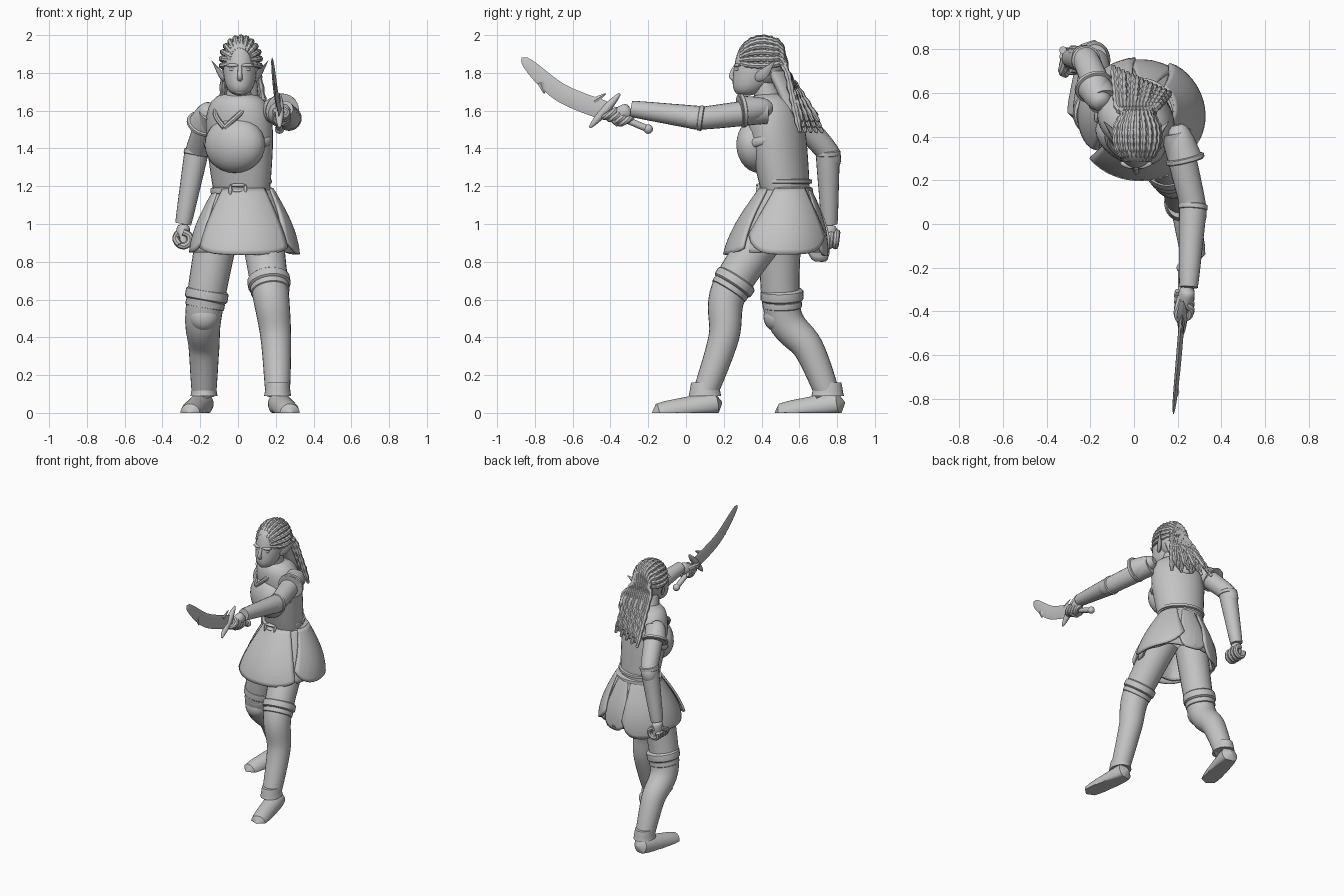
import bpy, bmesh
from math import sin, cos, pi, radians, sqrt
from mathutils import Vector, Matrix

default_cube = bpy.data.objects.get("Cube")
if default_cube:
    bpy.data.objects.remove(default_cube)

GREY = (0.55, 0.55, 0.55, 1)
stone = bpy.data.materials.new("stone grey")
stone.diffuse_color = GREY
stone.use_nodes = True
stone.node_tree.nodes["Principled BSDF"].inputs["Base Color"].default_value = GREY
parts = []
X_AXIS, Y_AXIS, Z_AXIS = Matrix.Identity(3)


def finish(name, mesh_builder):
    """Turn a bmesh into a named, coloured object."""
    bmesh.ops.recalc_face_normals(mesh_builder, faces=mesh_builder.faces)
    mesh = bpy.data.meshes.new(name)
    mesh_builder.to_mesh(mesh)
    mesh_builder.free()
    mesh.materials.append(stone)
    part = bpy.data.objects.new(name, mesh)
    bpy.context.collection.objects.link(part)
    parts.append(part)
    return part


def smooth_path(points, steps=8):
    """Catmull-Rom curve through the points."""
    points = [Vector(p) for p in points]
    points = [points[0], *points, points[-1]]
    path = []
    for before, start, end, after in zip(points, points[1:], points[2:], points[3:]):
        leave, arrive = (end - before) / 2, (after - start) / 2
        for step in range(steps):
            t = step / steps
            ease = t * t * (3 - 2 * t)
            path.append(start.lerp(end, ease) + leave * t * (1 - t) ** 2 - arrive * t * t * (1 - t))
    return path + [points[-1]]


# Section profiles along a sweep, t running from start to end
def even(t):
    return 1


def rounded(t):
    return sqrt(max(0.01, 1 - (2 * t - 1) ** 6))


def pointed(t):
    return sqrt(max(0.001, 1 - t ** 5))


def domed(t):
    return max(t, 0.03) ** 0.35


def spindle(t):
    return 0.3 + sin(pi * t)


def sweep(name, points, thick, thin=None, flat=1, side_axis=X_AXIS, sides=20, level=False, profile=even):
    """Skin along a curved path; flat is the section's depth over its width."""
    path = smooth_path(points)
    thin = thick if thin is None else thin
    builder = bmesh.new()
    rings = []
    last = len(path) - 1
    for i, centre in enumerate(path):
        along = Z_AXIS if level else (path[min(i + 1, last)] - path[max(i - 1, 0)]).normalized()
        side = (side_axis - along * side_axis.dot(along)).normalized()
        other = along.cross(side) * flat
        t = i / last
        radius = (thick + (thin - thick) * t) * profile(t)
        ring = []
        for k in range(sides):
            angle = 2 * pi * k / sides
            spot = centre + (side * cos(angle) + other * sin(angle)) * radius
            spot.z = max(spot.z, 0)
            ring.append(builder.verts.new(spot))
        rings.append(ring)
    for lower, upper in zip(rings, rings[1:]):
        for k in range(sides):
            builder.faces.new((lower[k - 1], lower[k], upper[k], upper[k - 1]))
    builder.faces.new(rings[0])
    builder.faces.new(rings[-1])
    return finish(name, builder)


def blob(name, location, size, turn=0):
    """Ellipsoid."""
    builder = bmesh.new()
    bmesh.ops.create_uvsphere(builder, u_segments=24, v_segments=14, radius=1)
    place = Matrix.Translation(location) @ Matrix.Rotation(turn, 4, 'Z') @ Matrix.Diagonal((*size, 1))
    bmesh.ops.transform(builder, matrix=place, verts=builder.verts)
    return finish(name, builder)


def band(name, start, end, low, high, radius, **options):
    """Strap around the stretch of a limb between two fractions of its length."""
    sweep(name, [start.lerp(end, low), start.lerp(end, high)], radius, sides=28, profile=rounded, **options)


# Torso, turned with the sword shoulder forward
TURN = radians(-26)
across = Vector((cos(TURN), sin(TURN), 0))
forward = Vector((sin(TURN), -cos(TURN), 0))
waist, collar = Vector((.02, .53, 1.15)), Vector((0, .45, 1.7))
sweep("torso", [waist, (.01, .49, 1.42), collar], .15, .22, flat=.78, side_axis=across, sides=32, level=True,
      profile=pointed)
chest = Vector((0, .47, 1.42))
blob("breastplate", chest + forward * .08 + across * .02, (.17, .11, .15), TURN)
for mirror, label in ((-1, "right"), (1, "left")):
    def on_chest(sideways, ahead, height):
        return chest + across * mirror * sideways + forward * ahead + Z_AXIS * height
    sweep(label + "_neckline", [on_chest(.1, .03, .23), on_chest(.07, .13, .16), on_chest(0, .165, .09)],
          .014, side_axis=Y_AXIS, sides=8)
    sweep(label + "_side_strap", [on_chest(.15, .08, 0), on_chest(.175, 0, .02), on_chest(.15, -.08, .04)],
          .025, flat=.6, side_axis=Z_AXIS, sides=12, profile=rounded)
band("armour_hem", waist, waist + Z_AXIS, .06, .09, .165, flat=.8, side_axis=across, level=True)
band("belt", waist, waist + Z_AXIS, 0, .05, .165, flat=.86, level=True)
buckle = Vector((0, .39, waist.z + .025))
for way in (-1, 1):
    blob("buckle_bar", buckle + Z_AXIS * way * .03, (.045, .02, .01))
    blob("buckle_post", buckle + X_AXIS * way * .04, (.01, .02, .035))
blob("buckle_tongue", buckle, (.03, .02, .01))


# Skirt and the rounded panels lying over it
def panel(name, centre, half, length, lift, corner=.3, pleat=0):
    """Curved sheet on the skirt's flare, spanning half degrees either way."""
    builder = bmesh.new()
    columns, rows = half // 3, 14
    grid = []
    for row in range(rows + 1):
        v = row / rows
        line = []
        for column in range(columns + 1):
            u = 2 * column / columns - 1
            fall = length * v * (1 - corner * u ** 4)
            angle = radians(centre + half * u * (1 - corner * (1 - v)))
            flare = .15 + .12 * sin(min(1, fall / .36) * pi / 2) + pleat * v * cos(9 * angle)
            flare += lift * (.4 + v)
            hang = Vector((flare * cos(angle), (flare - .02) * sin(angle), 1.19 - fall))
            line.append(builder.verts.new(hang + Vector((.03, .53 - .1 * fall, 0))))
        grid.append(line)
    for upper, lower in zip(grid, grid[1:]):
        for k in range(columns):
            builder.faces.new((upper[k], upper[k + 1], lower[k + 1], lower[k]))
    flap = finish(name, builder)
    flap.modifiers.new("thickness", 'SOLIDIFY').thickness = .015


panel("skirt", 90, 180, .34, 0, corner=0, pleat=.01)
panel("left_skirt_panel", 10, 52, .35, .02)
panel("right_skirt_panel", 180, 42, .34, .014)
panel("front_skirt_panel", 270, 48, .35, .035, corner=.1)
panel("right_back_skirt_panel", 122, 27, .39, .014)
panel("left_back_skirt_panel", 78, 24, .36, .006)

# Legs in tall boots, the left one stepping forward
left_leg = [Vector(p) for p in ((.12, .46, 1), (.17, .23, .65), (.2, .2, .4), (.21, .1, .1))]
right_leg = [Vector(p) for p in ((-.1, .5, 1), (-.18, .51, .54), (-.18, .65, .34), (-.18, .75, .1))]
for label, leg, cuff, toe_out in (("left", left_leg, .8, .07), ("right", right_leg, .74, -.08)):
    hip, knee, calf, ankle = leg
    sweep(label + "_leg", leg, .115, .064, sides=24)
    band(label + "_boot_cuff", hip, knee, cuff, cuff + .16, .114)
    band(label + "_cuff_fold", hip, knee, cuff + .13, cuff + .24, .104)
    blob(label + "_knee_pad", knee - Vector((0, .03, .03)), (.08, .07, .08))
    # Soft shoe with a flat sole and a hem at the ankle
    heel = ankle + Vector((0, .09, -.045))
    toe = ankle + Vector((toe_out, -.28, -.11))
    sweep(label + "_foot", [heel, toe], .066, .058, sides=28, profile=rounded)
    sweep(label + "_boot_hem", [ankle + Z_AXIS * .06, ankle - Z_AXIS * .01], .06, .072, flat=1.2,
          sides=28, level=True)


def fist(label, centre, grip, top):
    """Palm with four fingers and a thumb curled round the grip direction."""
    grip, top = grip.normalized(), top.normalized()
    lateral = grip.cross(top)
    sweep(label + "_palm", [centre + top * .08, centre, centre - top * .04], .036, .04, flat=1.2,
          side_axis=lateral, sides=16, profile=rounded)
    for finger in range(4):
        base = centre + grip * (.03 * finger - .045)
        curl = [base + (top * cos(turn) + lateral * sin(turn)) * .037 for turn in range(6)]
        sweep(label + "_finger", curl, .018, side_axis=grip, sides=8)
    thumb = [centre + top * .03 - lateral * .03, centre - grip * .05 - lateral * .04,
             centre - grip * .06 - top * .03 - lateral * .02]
    sweep(label + "_thumb", thumb, .018, side_axis=grip, sides=8)


# Arms, shoulder plates, forearm guards and hands
grip_line = Vector((0, .92, -.39))
left_arm = [Vector(p) for p in ((.19, .42, 1.6), (.27, .08, 1.56), (.25, -.29, 1.61))]
right_arm = [Vector(p) for p in ((-.14, .56, 1.59), (-.22, .75, 1.38), (-.29, .76, 1))]
hands = Vector((.23, -.36, 1.57)), Vector((-.29, .75, .92))
for label, arm, hand, grip, outward in (("left", left_arm, hands[0], grip_line, X_AXIS),
                                        ("right", right_arm, hands[1], Y_AXIS, -X_AXIS)):
    shoulder, elbow, wrist = arm
    sweep(label + "_upper_arm", [shoulder, elbow, elbow.lerp(wrist, .2)], .07, .05)
    sweep(label + "_forearm_guard", [elbow, elbow.lerp(wrist, .4), wrist], .064, .042,
          profile=lambda t: 1 + .06 * sin(pi * t))
    band(label + "_guard_rim", elbow, wrist, -.04, .05, .067)
    lift = (outward + Z_AXIS) * .015
    plate_start, plate_end = shoulder + lift, elbow + lift
    sweep(label + "_shoulder_plate", [plate_start.lerp(plate_end, -.1), plate_start.lerp(plate_end, .4)],
          .083, sides=24, profile=domed)
    band(label + "_shoulder_rim", plate_start, plate_end, .32, .4, .09)
    fist(label, hand, grip, wrist - hand)

# Curved sword held along the grip line
guard = hands[0] + Vector((-.01, -.07, .03))
pommel = guard + grip_line * .25
tip = Vector((.18, -.87, 1.88))
sweep("blade", [guard, (.2, -.67, 1.7), tip], .013, flat=3.9, sides=4, profile=lambda t: pointed(t ** .65))
for name, root, spur in (("blade_back_hook", (0, -.06, .05), (0, .005, .09)),
                         ("blade_edge_barb", (-.02, -.34, .15), (-.02, -.32, .09))):
    sweep(name, [guard + Vector(root), guard + Vector(spur)], .008, .001, flat=2.5, sides=4)
sweep("sword_handle", [guard, pommel], .018, sides=12)
blob("pommel", pommel, (.025, .025, .025))
quillon = Vector((0, .08, .09))
sweep("crossguard", [guard - quillon, guard, guard + quillon], .018, sides=12, profile=spindle)

# Neck, face and long pointed ears
sweep("neck", [collar - Z_AXIS * .1, (.01, .4, 1.78)], .08, .052)
sweep("face", [(.01, .32, 1.68), (.01, .36, 1.8), (.01, .38, 1.98)], .095, flat=1.25, sides=28, level=True,
      profile=lambda t: sqrt(max(.02, 1 - (1 - t) ** 3)) * pointed(t))
nose = Vector((.01, .24, 1.785))
sweep("nose", [nose + Vector((0, .02, .05)), nose, nose + Vector((0, .02, -.02))], .01, .016, sides=10)
blob("lips", nose + Vector((0, .024, -.045)), (.025, .012, .01))
blob("chin", nose + Vector((0, .04, -.08)), (.03, .02, .02))
for mirror, label in ((-1, "right"), (1, "left")):
    def on_face(sideways, back, height):
        return nose + Vector((mirror * sideways, back, height))
    blob(label + "_brow", on_face(.04, .03, .055), (.035, .014, .01), mirror * .3)
    blob(label + "_eye", on_face(.04, .032, .033), (.018, .01, .008), mirror * .3)
    sweep(label + "_ear", [on_face(.08, .13, -.02), on_face(.11, .18, .02), on_face(.15, .23, .08)],
          .014, .002, flat=2.5, sides=10, profile=spindle)

# Braided hair: rows over the skull, then hanging down the back
skull = Vector((.015, .405, 1.86))
blob("hair_cap", skull + Y_AXIS * .015, (.1, .11, .13))
sweep("hair_mass", [skull + Y_AXIS * .05, (.02, .53, 1.72), (.04, .62, 1.5)], .085, .1, flat=.45,
      side_axis=across, profile=pointed)
BRAIDS = 13
for number in range(BRAIDS):
    spread = 2 * number / (BRAIDS - 1) - 1
    tilt = radians(100) * spread
    braid = []
    for degrees in range(28, 141, 28):
        arc = radians(degrees)
        dome = Vector((.8 * sin(tilt) * sin(arc), -cos(arc), cos(tilt) * sin(arc)))
        braid.append(skull + dome * .127)
    length = .32 - .03 * (number % 3)
    for step in range(4):
        t = step / 3
        braid.append(Vector((.015 + .02 * t + spread * (.09 + .04 * t),
                             .535 + .13 * t - .06 * t * spread, 1.8 - length * t)))
    sweep("braid", braid, .014, .019, sides=7, profile=lambda t: pointed(t ** 4) * (1 + .16 * sin(t * 90)))

# Smooth shading with sharp plate edges
for part in parts:
    part.select_set(True)
bpy.context.view_layer.objects.active = parts[0]
bpy.ops.object.shade_smooth_by_angle(angle=radians(42))
